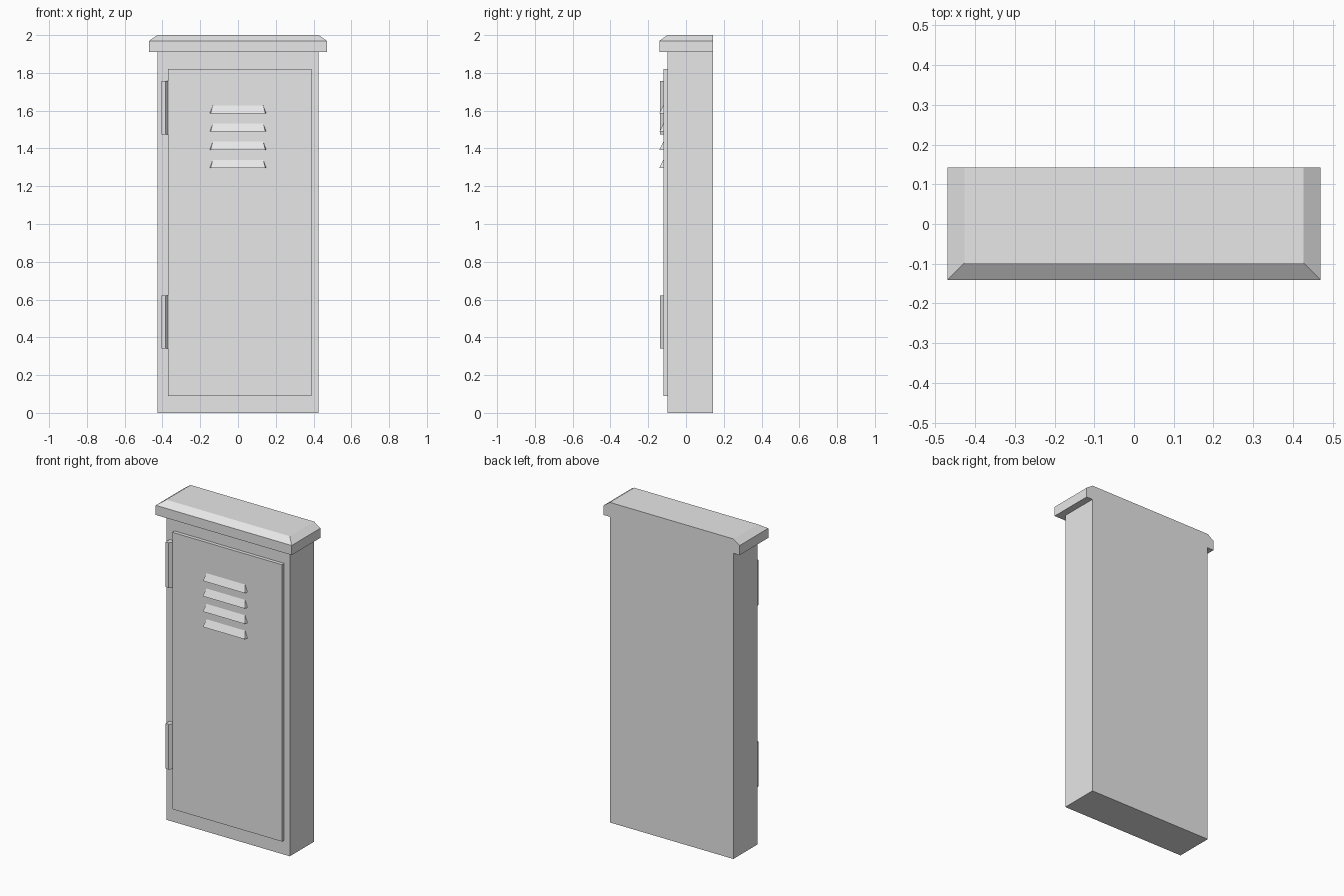
import bpy
import bmesh

cube = bpy.data.objects.get("Cube")
if cube:
    bpy.data.objects.remove(cube, do_unlink=True)

GREY = (0.8, 0.8, 0.8, 1.0)
metal = bpy.data.materials.new("light_grey_metal")
metal.use_nodes = True
metal.diffuse_color = GREY
metal.node_tree.nodes["Principled BSDF"].inputs["Base Color"].default_value = GREY


def loft(name, rings):
    """Closed solid through equal-length rings of points."""
    bm = bmesh.new()
    loops = [[bm.verts.new(p) for p in ring] for ring in rings]
    for a, b in zip(loops, loops[1:]):
        for i in range(len(a)):
            j = (i + 1) % len(a)
            bm.faces.new((a[i], a[j], b[j], b[i]))
    bm.faces.new(loops[0])
    bm.faces.new(loops[-1])
    bmesh.ops.recalc_face_normals(bm, faces=bm.faces)
    mesh = bpy.data.meshes.new(name)
    bm.to_mesh(mesh)
    bm.free()
    mesh.materials.append(metal)
    obj = bpy.data.objects.new(name, mesh)
    bpy.context.collection.objects.link(obj)
    return obj


def rect(x0, x1, y0, y1, z):
    return [(x0, y0, z), (x1, y0, z), (x1, y1, z), (x0, y1, z)]


def box(name, x0, x1, y0, y1, z0, z1):
    return loft(name, [rect(x0, x1, y0, y1, z) for z in (z0, z1)])


BACK, FRONT, DOOR, LIP = 0.142, -0.098, -0.12, -0.141

# Cabinet body and raised door panel
box("cabinet_body", -0.427, 0.427, FRONT, BACK, 0, 1.91)
box("door", -0.37, 0.388, DOOR, FRONT + 0.002, 0.09, 1.82)

# Overhanging roof, chamfered on front and sides, flush at the back
loft("roof", [
    rect(-0.47, 0.47, LIP, BACK, 1.91),
    rect(-0.47, 0.47, LIP, BACK, 1.97),
    rect(-0.427, 0.427, FRONT, BACK, 2.0),
])

# Hinges: a squared knuckle with a bevel down to the door edge
hinge_profile = [(-0.405, FRONT), (-0.405, -0.137), (-0.384, -0.137),
                 (-0.37, DOOR), (-0.37, FRONT)]
for label, z0 in (("lower", 0.34), ("upper", 1.475)):
    loft(label + "_hinge",
         [[(x, y, z) for x, y in hinge_profile] for z in (z0, z0 + 0.282)])

# Louvres: sloped wedges with tapered ends
for i in range(4):
    z = 1.297 + i * 0.096
    inner = DOOR + 0.002
    loft("louvre_%d" % (i + 1), [
        [(s * 0.15, inner, z), (s * 0.145, LIP, z), (s * 0.132, inner, z + 0.047)]
        for s in (-1, 1)
    ])
